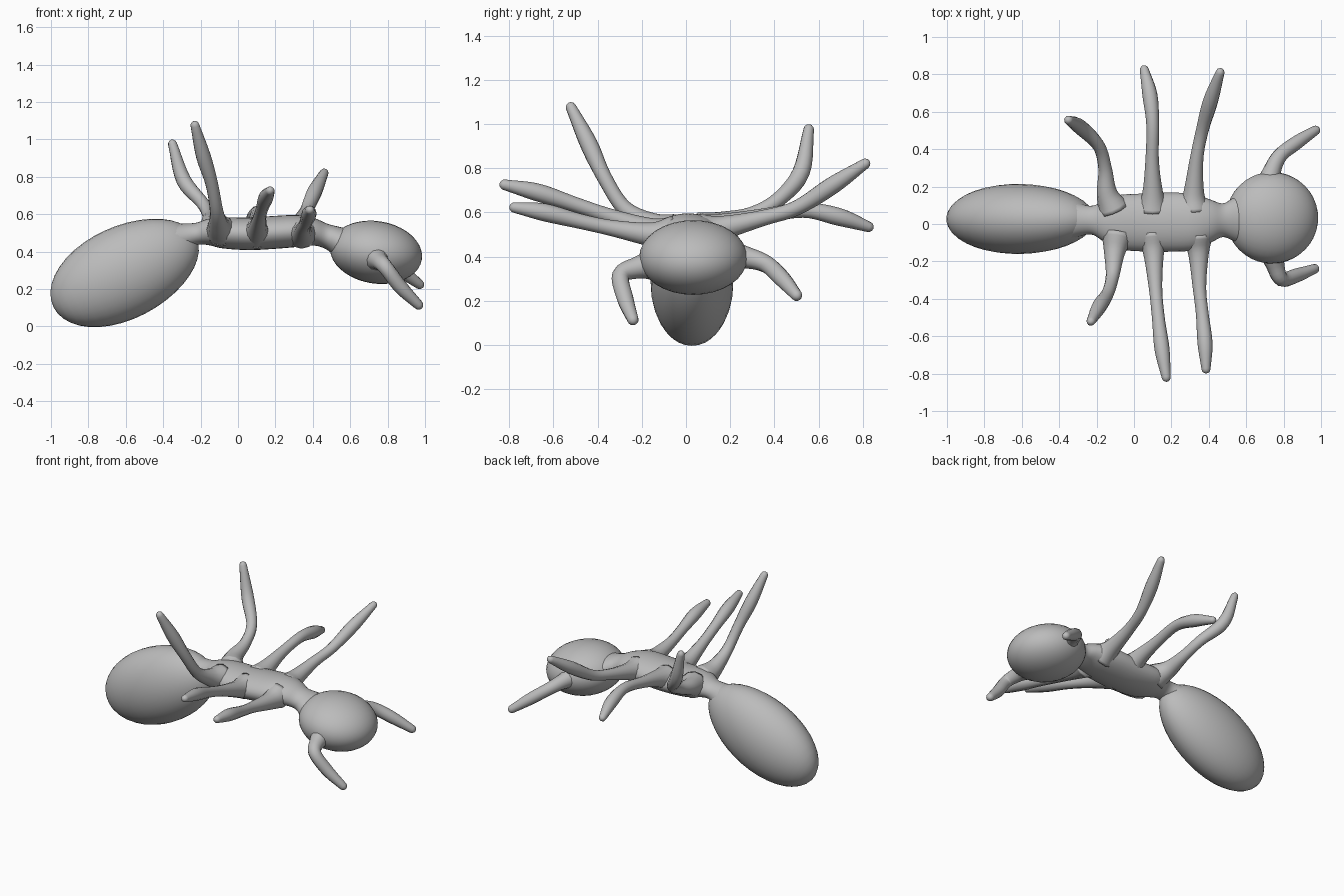
import bpy, bmesh, math
from mathutils import Vector, Matrix

if "Cube" in bpy.data.objects:
    bpy.data.objects.remove(bpy.data.objects["Cube"])

grey = bpy.data.materials.new("plain grey")
grey.diffuse_color = (0.5, 0.5, 0.5, 1)
grey.use_nodes = True
grey.node_tree.nodes["Principled BSDF"].inputs["Base Color"].default_value = grey.diffuse_color


def finish(name, bm):
    """Turn a bmesh into a smooth grey object."""
    bmesh.ops.recalc_face_normals(bm, faces=bm.faces)
    mesh = bpy.data.meshes.new(name)
    bm.to_mesh(mesh)
    bm.free()
    mesh.materials.append(grey)
    for p in mesh.polygons:
        p.use_smooth = True
    obj = bpy.data.objects.new(name, mesh)
    bpy.context.collection.objects.link(obj)
    return obj


def skin(name, rings):
    """Bridge equal rings of points and close both ends."""
    bm = bmesh.new()
    loops = [[bm.verts.new(p) for p in ring] for ring in rings]
    n = len(loops[0])
    for a, b in zip(loops, loops[1:]):
        for i in range(n):
            j = (i + 1) % n
            bm.faces.new((a[i], a[j], b[j], b[i]))
    bm.faces.new(loops[0][::-1])
    bm.faces.new(loops[-1])
    return finish(name, bm)


def spline(points, steps):
    """Smooth curve through tuples of any length."""
    pts = [Vector(p) for p in points]
    pts = [2 * pts[0] - pts[1]] + pts + [2 * pts[-1] - pts[-2]]
    out = []
    for i in range(1, len(pts) - 2):
        a, b, c, d = pts[i - 1:i + 3]
        for k in range(steps):
            t = k / steps
            out.append(0.5 * (2 * b + (c - a) * t + (2 * a - 5 * b + 4 * c - d) * t * t
                              + (3 * b - a - 3 * c + d) * t ** 3))
    return out + [pts[-2]]


def limb(name, path, radii, sides=12):
    """Round tube with a flared root and a rounded tip."""
    centres = spline(path, 5)
    widths = [v[0] for v in spline([(r, 0) for r in radii], 5)]
    end = (centres[-1] - centres[-2]).normalized()
    tip, r_tip = centres[-1].copy(), widths[-1]
    for a in (30, 60, 82):
        centres.append(tip + end * r_tip * math.sin(math.radians(a)))
        widths.append(r_tip * math.cos(math.radians(a)))
    rings, normal = [], Vector((1, 0, 0))
    for i, c in enumerate(centres):
        t = (centres[min(i + 1, len(centres) - 1)] - centres[max(i - 1, 0)]).normalized()
        normal = (normal - t * normal.dot(t)).normalized()
        side = t.cross(normal)
        rings.append([c + widths[i] * (normal * math.cos(2 * math.pi * k / sides)
                                       + side * math.sin(2 * math.pi * k / sides))
                      for k in range(sides)])
    return skin(name, rings)


def ellipsoid(name, centre, size, tilt, taper=0.0):
    """Ellipsoid tilted in side view, narrowing towards +x by taper."""
    bm = bmesh.new()
    bmesh.ops.create_uvsphere(bm, u_segments=32, v_segments=20, radius=1,
                              matrix=Matrix.Rotation(math.pi / 2, 4, 'Y'))
    for v in bm.verts:
        k = 1 - taper * v.co.x
        v.co = Vector((v.co.x * size[0], v.co.y * size[1] * k, v.co.z * size[2] * k))
    bm.transform(Matrix.Translation(centre) @ Matrix.Rotation(-math.radians(tilt), 4, 'Y'))
    return finish(name, bm)


# Abdomen and head
ellipsoid("abdomen", (-0.605, 0.027, 0.29), (0.425, 0.187, 0.247), 26, 0.04)
ellipsoid("head", (0.738, 0.033, 0.396), (0.248, 0.245, 0.167), -9)

# Thorax with flared necks: x, y, z, half width, half height
sections = [(-0.36, 0.025, 0.44, 0.12, 0.11), (-0.28, 0.022, 0.475, 0.085, 0.075),
            (-0.22, 0.02, 0.495, 0.078, 0.06), (-0.16, 0.015, 0.505, 0.11, 0.07),
            (-0.08, 0.01, 0.5, 0.145, 0.083), (0.06, 0.008, 0.495, 0.155, 0.087),
            (0.2, 0.01, 0.503, 0.158, 0.088), (0.32, 0.01, 0.51, 0.15, 0.085),
            (0.41, 0.015, 0.505, 0.115, 0.073), (0.475, 0.02, 0.48, 0.09, 0.07),
            (0.53, 0.025, 0.45, 0.115, 0.085), (0.6, 0.03, 0.42, 0.15, 0.1)]
skin("thorax", [[(s[0], s[1] + s[3] * math.cos(k * math.pi / 14),
                  s[2] + s[4] * math.sin(k * math.pi / 14)) for k in range(28)]
                for s in spline(sections, 4)])

# Legs, each from inside the thorax out to the tip
leg_radii = (0.085, 0.055, 0.036, 0.034, 0.04, 0.024)
legs = {
    "rear_leg_left": [(-0.11, 0.08, 0.52), (-0.145, 0.17, 0.55), (-0.155, 0.3, 0.59),
                      (-0.19, 0.42, 0.66), (-0.29, 0.52, 0.78), (-0.35, 0.555, 0.975)],
    "middle_leg_left": [(0.1, 0.08, 0.51), (0.1, 0.17, 0.54), (0.097, 0.34, 0.58),
                        (0.1, 0.53, 0.61), (0.085, 0.69, 0.58), (0.055, 0.825, 0.535)],
    "front_leg_left": [(0.32, 0.08, 0.51), (0.32, 0.17, 0.53), (0.335, 0.35, 0.575),
                       (0.365, 0.5, 0.62), (0.41, 0.66, 0.72), (0.46, 0.81, 0.82)],
    "rear_leg_right": [(-0.09, -0.06, 0.51), (-0.105, -0.16, 0.545), (-0.115, -0.28, 0.62),
                       (-0.14, -0.37, 0.76), (-0.185, -0.44, 0.91), (-0.23, -0.52, 1.075)],
    "middle_leg_right": [(0.1, -0.06, 0.5), (0.105, -0.16, 0.52), (0.115, -0.34, 0.58),
                         (0.13, -0.5, 0.635), (0.15, -0.67, 0.69), (0.172, -0.82, 0.725)],
    "front_leg_right": [(0.34, -0.06, 0.5), (0.345, -0.16, 0.5), (0.35, -0.34, 0.53),
                        (0.365, -0.48, 0.56), (0.38, -0.64, 0.6), (0.385, -0.775, 0.622)],
}
for name, path in legs.items():
    limb(name, path, leg_radii)

# Antennae, bent forwards and down
antenna_radii = (0.075, 0.05, 0.04, 0.038, 0.026)
limb("antenna_left", [(0.72, 0.2, 0.4), (0.735, 0.275, 0.395), (0.78, 0.365, 0.365),
                      (0.87, 0.435, 0.3), (0.97, 0.5, 0.225)], antenna_radii)
limb("antenna_right", [(0.74, -0.14, 0.365), (0.755, -0.22, 0.35), (0.79, -0.295, 0.315),
                       (0.87, -0.275, 0.21), (0.965, -0.24, 0.115)], antenna_radii)
